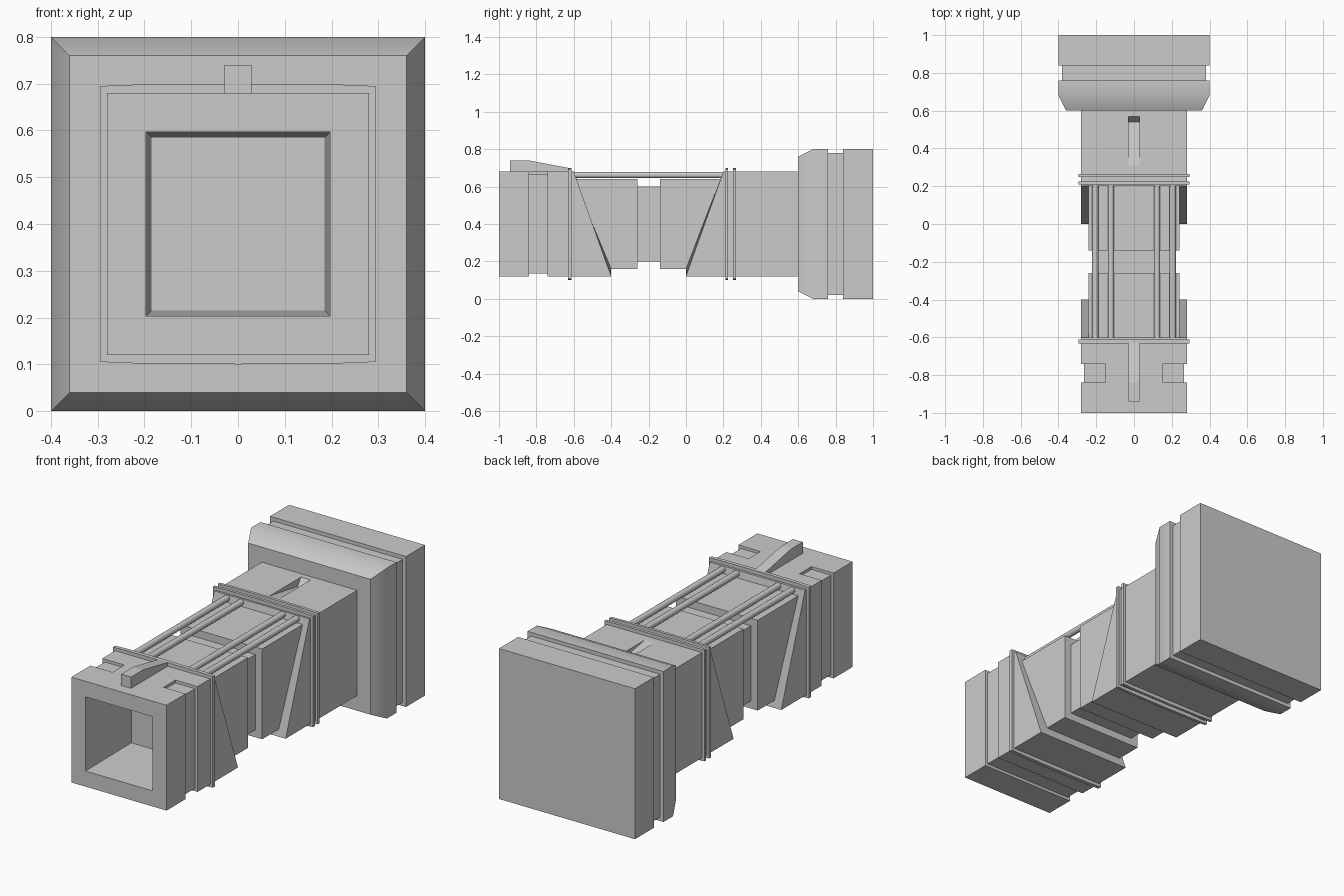
import bpy, bmesh, math

if "Cube" in bpy.data.objects:
    bpy.data.objects.remove(bpy.data.objects["Cube"])

CZ = 0.4  # height of the long axis


def finish(name, bm, smooth=True):
    bmesh.ops.recalc_face_normals(bm, faces=bm.faces)
    me = bpy.data.meshes.new(name)
    bm.to_mesh(me)
    bm.free()
    ob = bpy.data.objects.new(name, me)
    bpy.context.collection.objects.link(ob)
    if smooth:
        bpy.ops.object.select_all(action='DESELECT')
        ob.select_set(True)
        bpy.context.view_layer.objects.active = ob
        bpy.ops.object.shade_smooth_by_angle(angle=math.radians(30))
    return ob


def extrude(name, points, vec):
    """Closed prism from a flat outline swept along vec."""
    bm = bmesh.new()
    face = bm.faces.new([bm.verts.new(p) for p in points])
    new = bmesh.ops.extrude_face_region(bm, geom=[face], use_keep_orig=True)["geom"]
    bmesh.ops.translate(bm, verts=[v for v in new if isinstance(v, bmesh.types.BMVert)], vec=vec)
    return finish(name, bm, False)


def side_prism(name, profile, half):
    """Prism with a y-z profile, centred on x = 0."""
    return extrude(name, [(-half, y, z) for y, z in profile], (2 * half, 0, 0))


# Main body: square rings (y at bottom, y at top, half size), from bore to rear head
rings = [(-.2, -.2, .17), (-1, -1, .197), (-1, -1, .28),
         (-.84, -.84, .28), (-.84, -.84, .265), (-.74, -.74, .265), (-.74, -.74, .28),
         (-.4, -.6, .28), (-.4, -.6, .24),
         (-.26, -.26, .24), (-.26, -.26, .2), (-.14, -.14, .2), (-.14, -.14, .24),
         (0, .2, .24), (0, .2, .28),
         (.6, .6, .28), (.6, .6, .36), (.68, .68, .4), (.76, .76, .4),
         (.76, .76, .38), (.84, .84, .38), (.84, .84, .4), (1, 1, .4)]
bm = bmesh.new()
loops = [[bm.verts.new(p) for p in ((-h, yb, CZ - h), (h, yb, CZ - h),
                                    (h, yt, CZ + h), (-h, yt, CZ + h))]
         for yb, yt, h in rings]
for a, b in zip(loops, loops[1:]):
    for i in range(4):
        j = (i + 1) % 4
        bm.faces.new((a[i], a[j], b[j], b[i]))
bm.faces.new(loops[0])
bm.faces.new(loops[-1])
body = finish("body", bm)

# Sunken wedge slot on top of the rear section
cutter = side_prism("slot_cutter", [(.30, .681), (.54, .64), (.57, .681), (.57, .75), (.30, .75)], .028)
mod = body.modifiers.new("slot", 'BOOLEAN')
mod.operation = 'DIFFERENCE'
mod.solver = 'EXACT'
mod.object = cutter
bpy.context.view_layer.objects.active = body
bpy.ops.object.modifier_apply(modifier=mod.name)
bpy.data.objects.remove(cutter)

# Bridge filling the middle of the front groove on top
side_prism("groove_bridge", [(-.84, .655), (-.84, .68), (-.74, .68), (-.74, .655)], .15)

# Raised sight fin on the front section
side_prism("front_fin", [(-.94, .67), (-.94, .74), (-.84, .74), (-.63, .70), (-.63, .67)], .029)

# Thin bands around the body, slightly bowed at top and bottom
top = [(.294, .295), (.22, .298), (0, .3), (-.22, .298), (-.294, .295)]
outline = top + [(-x, -z) for x, z in top]
for i, (y, width) in enumerate([(-.632, .02), (.21, .015), (.25, .016)]):
    extrude(f"band_{i + 1}", [(x, y, CZ + z) for x, z in outline], (0, width, 0))

# Four rods spanning the gap on top
for i, x in enumerate((-.205, -.122, .122, .205)):
    n, r = 16, .0165
    pts = [(x + r * math.cos(k * math.tau / n), -.62, .662 + r * math.sin(k * math.tau / n))
           for k in range(n)]
    rod = extrude(f"rod_{i + 1}", pts, (0, .84, 0))
    bpy.ops.object.select_all(action='DESELECT')
    rod.select_set(True)
    bpy.context.view_layer.objects.active = rod
    bpy.ops.object.shade_smooth_by_angle(angle=math.radians(30))
